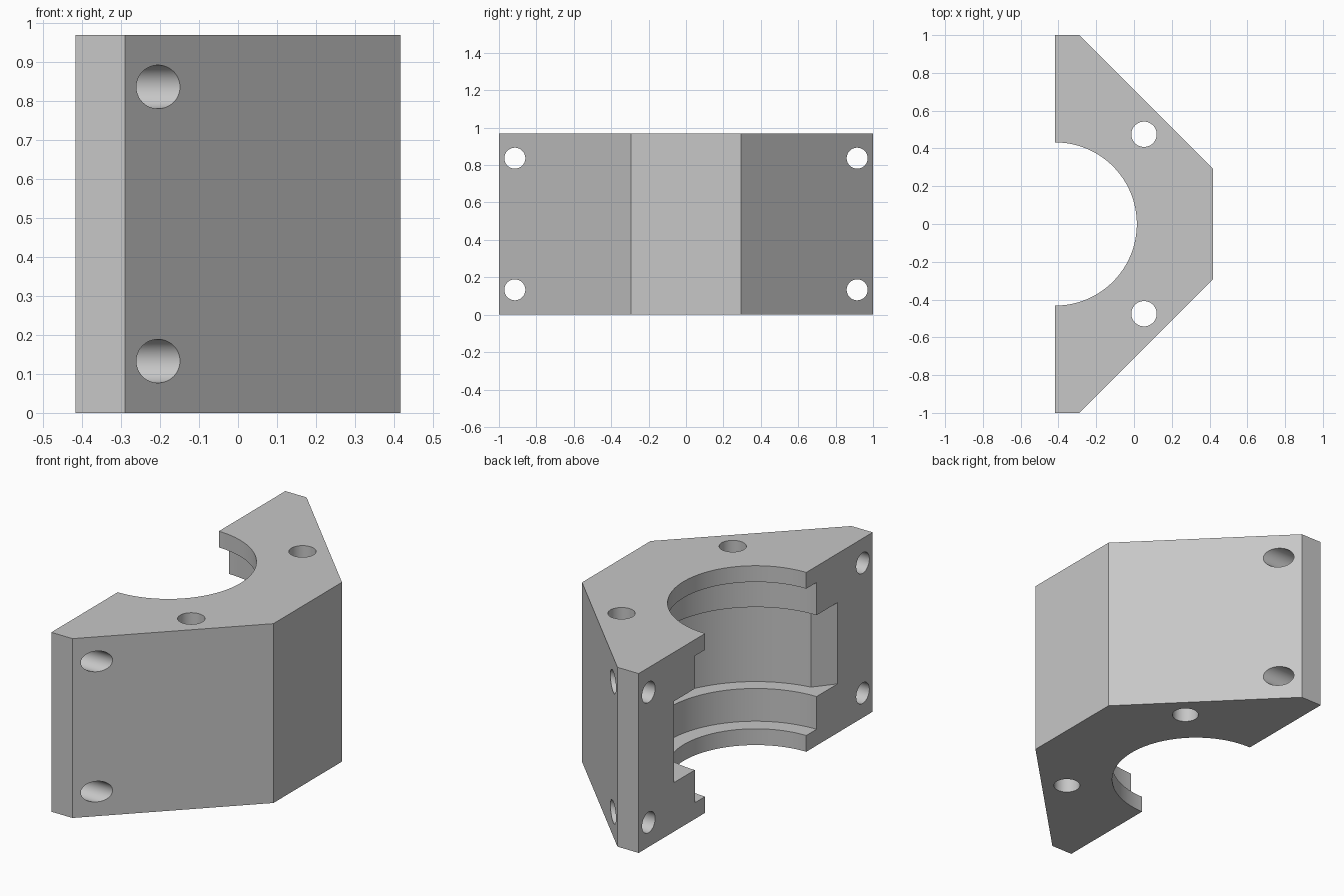
import bpy
import bmesh
from math import cos, sin, atan2, pi, radians
from mathutils import Matrix

default = bpy.data.objects.get("Cube")
if default:
    bpy.data.objects.remove(default, do_unlink=True)

HALF_X, HEIGHT = 0.417, 0.97

grey = bpy.data.materials.new("plain grey")
grey.use_nodes = True
colour = (0.57, 0.57, 0.57, 1)
grey.diffuse_color = colour
grey.node_tree.nodes["Principled BSDF"].inputs["Base Color"].default_value = colour


def prism(name, outline, low, high, matrix=Matrix()):
    """Extrude a flat outline from low to high."""
    bm = bmesh.new()
    face = bm.faces.new([bm.verts.new((x, y, low)) for x, y in outline])
    top = bmesh.ops.extrude_face_region(bm, geom=[face])["geom"]
    bmesh.ops.translate(bm, vec=(0, 0, high - low),
                        verts=[v for v in top if isinstance(v, bmesh.types.BMVert)])
    bmesh.ops.transform(bm, matrix=matrix, verts=bm.verts)
    bmesh.ops.recalc_face_normals(bm, faces=bm.faces)
    mesh = bpy.data.meshes.new(name)
    bm.to_mesh(mesh)
    bm.free()
    mesh.materials.append(grey)
    obj = bpy.data.objects.new(name, mesh)
    bpy.context.collection.objects.link(obj)
    return obj


def arc(x, y, radius, start, end, steps):
    return [(x + radius * cos(start + (end - start) * i / steps),
             y + radius * sin(start + (end - start) * i / steps))
            for i in range(steps + 1)]


def circle(x, y, radius, steps):
    return arc(x, y, radius, 0, 2 * pi, steps)[:-1]


# Half block with two large slanted corners
half = [(-HALF_X, 1), (-0.29, 1), (HALF_X, 0.293)]
block = prism("clamp_block", half + [(x, -y) for x, y in reversed(half)], 0, HEIGHT)

# Stepped bore: end lips, wider ring, deep pocket with a slanted mouth
cutters = [
    prism("bore_cutter", circle(-HALF_X, 0, 0.432, 128), -0.1, HEIGHT + 0.1),
    prism("ring_cutter", circle(-HALF_X, 0, 0.52, 128), 0.088, HEIGHT - 0.088),
]
mouth = [(-HALF_X - 0.1, -0.70), (-HALF_X, -0.70)]
turn = atan2(0.594, 0.085)
pocket = mouth + arc(-HALF_X, 0, 0.60, -turn, turn, 64) + [(x, -y) for x, y in reversed(mouth)]
cutters.append(prism("pocket_cutter", pocket, 0.265, HEIGHT - 0.265))

# Bolt holes: upright pair and four running from the split face
along_x = Matrix.Rotation(radians(90), 4, "Y")
for side in (-1, 1):
    cutters.append(prism("upright_hole_cutter", circle(0.053, side * 0.475, 0.067, 48),
                         -0.1, HEIGHT + 0.1))
    for z in (0.133, HEIGHT - 0.133):
        cutters.append(prism("cross_hole_cutter", circle(-z, side * 0.915, 0.056, 48),
                             -0.6, 0.6, along_x))

# Cut everything, then drop the cutters
bpy.context.view_layer.objects.active = block
for cutter in cutters:
    cutter.hide_render = True
    mod = block.modifiers.new("cut", "BOOLEAN")
    mod.operation, mod.solver, mod.object = "DIFFERENCE", "EXACT", cutter
    bpy.ops.object.modifier_apply(modifier=mod.name)
    bpy.data.objects.remove(cutter, do_unlink=True)

bpy.ops.object.select_all(action="DESELECT")
block.select_set(True)
bpy.ops.object.shade_smooth_by_angle(angle=radians(20))
